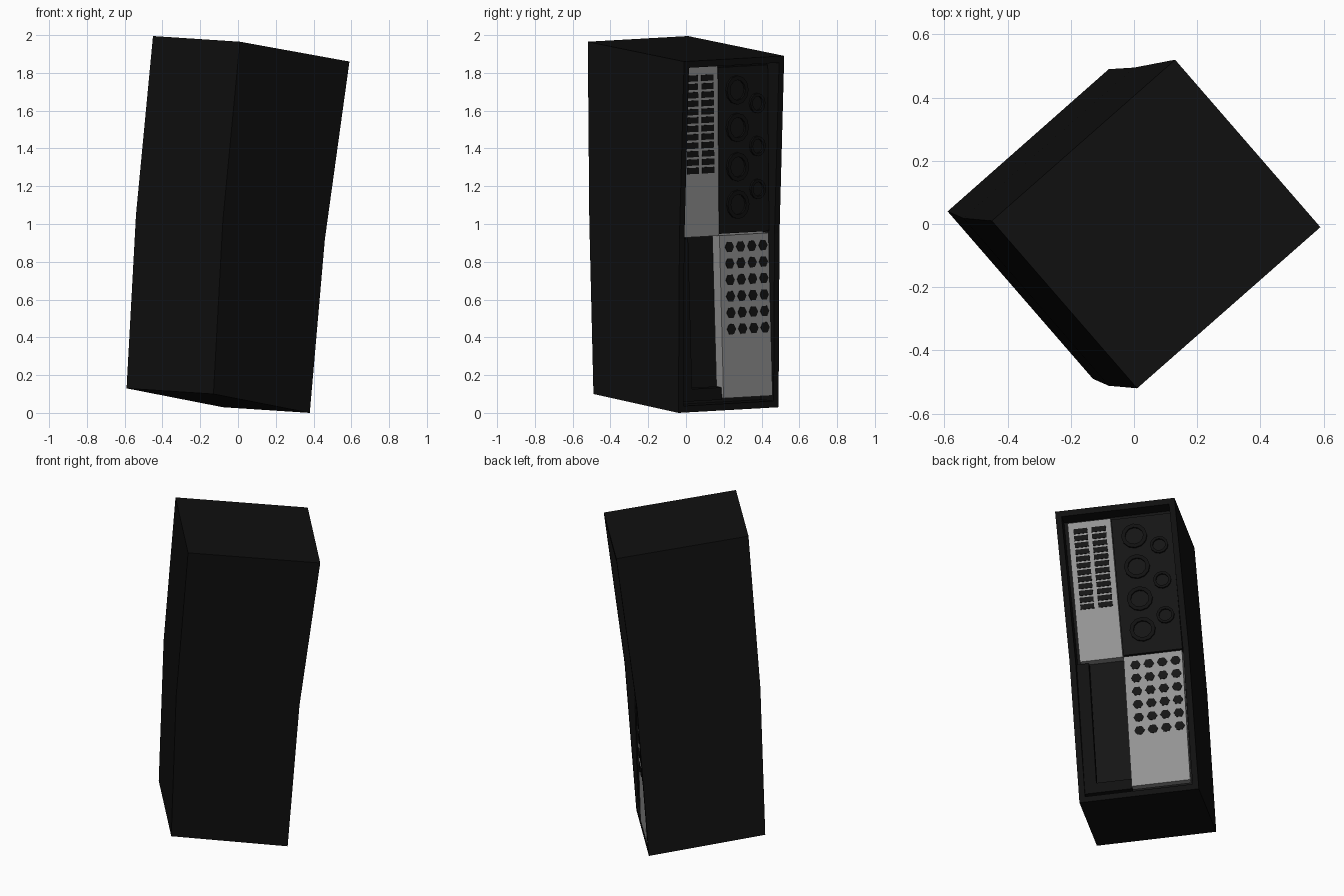
import bpy, bmesh, math
from mathutils import Vector

cube = bpy.data.objects.get("Cube")
if cube:
    bpy.data.objects.remove(cube, do_unlink=True)


def material(name, value):
    m = bpy.data.materials.new(name)
    m.use_nodes = True
    col = (value, value, value, 1)
    m.diffuse_color = col
    m.node_tree.nodes["Principled BSDF"].inputs["Base Color"].default_value = col
    return m


BLACK = material("case black", 0.005)
DARK = material("panel dark grey", 0.007)
GREY = material("metal grey", 0.29)

# Bent case frame: one corner edge and the depth direction at bottom, middle, top
ACROSS = Vector((-0.46, 0.53, 0.03))
EDGE = [Vector(p) for p in ((0.38, -0.04, 0.0), (0.46, -0.035, 0.92), (0.59, -0.01, 1.86))]
DEPTH = [Vector(p) for p in ((-0.51, -0.45, 0.1), (-0.54, -0.477, 0.1), (-0.58, -0.51, 0.105))]
WIDE, TALL = 0.706, 1.87


def blend(stops, w):
    i = 0 if w < 0.5 else 1
    t = w * 2 - i
    return stops[i] * (1 - t) + stops[i + 1] * t


def place(u, w, d):
    """Point in the case: u across the panel, w upward, d inward."""
    return blend(EDGE, w) + ACROSS * u + blend(DEPTH, w) * d


def panel(w):
    return blend((-0.01, 0.05, 0.11), w)


def finish(name, bm, *mats):
    bmesh.ops.recalc_face_normals(bm, faces=bm.faces[:])
    me = bpy.data.meshes.new(name)
    bm.to_mesh(me)
    bm.free()
    for m in mats:
        me.materials.append(m)
    ob = bpy.data.objects.new(name, me)
    bpy.context.collection.objects.link(ob)
    return ob


def solid(bm, outline, proud, back):
    """Prism on the panel plane, raised by proud and reaching back inward."""
    loops = [[bm.verts.new(place(u, w, panel(w) + off)) for u, w in outline] for off in (-proud, back)]
    n = len(outline)
    for loop in loops:
        bm.faces.new(loop)
    for i in range(n):
        j = (i + 1) % n
        bm.faces.new((loops[0][i], loops[0][j], loops[1][j], loops[1][i]))


def rect(u0, u1, w0, w1):
    return [(u0, w0), (u1, w0), (u1, w1), (u0, w1)]


def circle(u, w, r, n):
    return [(u + r / WIDE * math.cos(math.tau * i / n), w + r / TALL * math.sin(math.tau * i / n))
            for i in range(n)]


def slab(name, outline, mat, proud=0.0, back=0.08):
    bm = bmesh.new()
    solid(bm, outline, proud, back)
    return finish(name, bm, mat)


# Case shell with a recessed rear panel
bm = bmesh.new()
rings = [[bm.verts.new(place(u, w, d)) for u, d in ((0, 0), (1, 0), (1, 1), (0, 1))]
         for w in (0, 0.5, 1)]
bm.faces.new(rings[0])
bm.faces.new(rings[2])
front = []
for low, high in zip(rings, rings[1:]):
    for i in range(4):
        j = (i + 1) % 4
        f = bm.faces.new((low[i], low[j], high[j], high[i]))
        if i == 0:
            front.append(f)
bmesh.ops.recalc_face_normals(bm, faces=bm.faces[:])
bmesh.ops.inset_region(bm, faces=front, thickness=0.035, use_even_offset=True)
bmesh.ops.inset_region(bm, faces=front, thickness=0.0, depth=-0.1)
for f in front:
    f.material_index = 1
finish("case", bm, BLACK, DARK)

# Panels in the recess
slab("slot_panel", rect(0.08, 0.44, 0.5, 0.975), GREY)
slab("port_panel", rect(0.445, 0.94, 0.505, 0.97), DARK)
slab("vent_panel", rect(0.445, 0.935, 0.035, 0.5), GREY)
slab("bay_side_flange", rect(0.05, 0.15, 0.03, 0.495), BLACK, -0.02)
slab("bay_floor_flange", rect(0.15, 0.445, 0.03, 0.065), BLACK, -0.02)

# Two columns of slots
bm = bmesh.new()
pitch = 0.0235
for row in range(12):
    w = 0.952 - row * pitch
    for u0, u1 in ((0.125, 0.24), (0.275, 0.395)):
        solid(bm, rect(u0, u1, w - pitch * 0.72, w), 0.004, 0.002)
finish("expansion_slots", bm, DARK)

# Grid of vent holes
bm = bmesh.new()
for row in range(6):
    for col in range(4):
        solid(bm, circle(0.54 + col * 0.112, 0.466 - row * 0.047, 0.031, 6), 0.004, 0.002)
finish("vent_holes", bm, DARK)


def port_rings(name, u, heights, r):
    bm = bmesh.new()
    n = 12
    for w in heights:
        loops = []
        for rad, off in ((r, 0.005), (r, -0.015), (r * 0.7, -0.015), (r * 0.7, 0.005)):
            loops.append([bm.verts.new(place(a, b, panel(b) + off)) for a, b in circle(u, w, rad, n)])
        for a, b in zip(loops, loops[1:] + loops[:1]):
            for i in range(n):
                j = (i + 1) % n
                bm.faces.new((a[i], a[j], b[j], b[i]))
    finish(name, bm, BLACK)


# Round ports
port_rings("large_ports", 0.625, (0.905, 0.8, 0.69, 0.585), 0.076)
port_rings("small_ports", 0.825, (0.865, 0.745, 0.625), 0.053)
